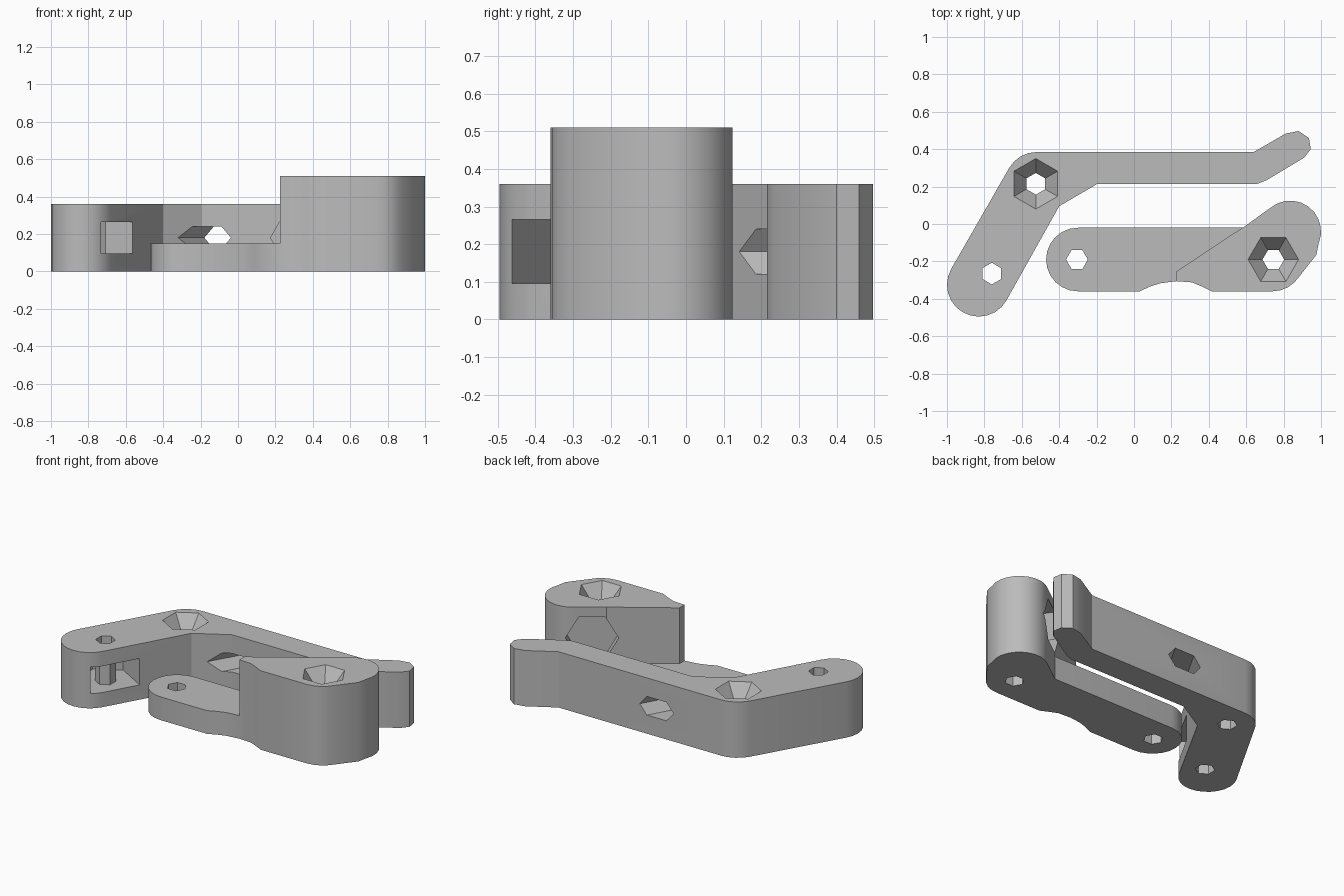
import bpy, bmesh
from math import radians, cos, sin
from mathutils import Vector

cube = bpy.data.objects.get("Cube")
if cube:
    bpy.data.objects.remove(cube, do_unlink=True)

X, Y, Z = Vector((1, 0, 0)), Vector((0, 1, 0)), Vector((0, 0, 1))

grey = bpy.data.materials.new("plain_grey")
grey.use_nodes = True
grey.diffuse_color = (0.5, 0.5, 0.5, 1)
grey.node_tree.nodes["Principled BSDF"].inputs["Base Color"].default_value = grey.diffuse_color


def loft(name, lower, upper):
    """Closed solid between two matching loops."""
    bm = bmesh.new()
    a = [bm.verts.new(p) for p in lower]
    b = [bm.verts.new(p) for p in upper]
    n = len(a)
    bm.faces.new(a[::-1])
    bm.faces.new(b)
    for i in range(n):
        j = (i + 1) % n
        bm.faces.new((a[i], a[j], b[j], b[i]))
    bmesh.ops.recalc_face_normals(bm, faces=bm.faces)
    mesh = bpy.data.meshes.new(name)
    bm.to_mesh(mesh)
    bm.free()
    obj = bpy.data.objects.new(name, mesh)
    bpy.context.collection.objects.link(obj)
    mesh.materials.append(grey)
    return obj


def prism(name, outline, z0, z1):
    return loft(name, [(x, y, z0) for x, y in outline], [(x, y, z1) for x, y in outline])


def hexagon(centre, r, turn=0, side=X, up=Y):
    angles = [radians(turn + 60 * i) for i in range(6)]
    return [Vector(centre) + side * r * cos(t) + up * r * sin(t) for t in angles]


def arc(cx, cy, r, start, end, steps):
    angles = [radians(start + (end - start) * i / steps) for i in range(steps + 1)]
    return [(cx + r * cos(t), cy + r * sin(t)) for t in angles]


def cut(body, cutter):
    cutter.hide_render = True
    mod = body.modifiers.new("cut", 'BOOLEAN')
    mod.operation, mod.solver, mod.object = 'DIFFERENCE', 'EXACT', cutter
    select(body)
    bpy.ops.object.modifier_apply(modifier=mod.name)
    bpy.data.objects.remove(cutter, do_unlink=True)


def select(obj):
    bpy.ops.object.select_all(action='DESELECT')
    obj.select_set(True)
    bpy.context.view_layer.objects.active = obj


def bore(body, x, y, turn=0):
    """Hexagonal hole right through the height."""
    cut(body, loft("bore", hexagon((x, y, -0.1), 0.058, turn), hexagon((x, y, 0.7), 0.058, turn)))


def countersink(body, x, y, top, turn=0):
    cut(body, loft("sink", hexagon((x, y, top - 0.1), 0.055, turn),
                   hexagon((x, y, top + 0.01), 0.143, turn)))


def spring_seat(body, centre, normal, depth):
    """Hexagonal blind pocket sunk into an upright face."""
    centre, normal = Vector(centre), Vector(normal).normalized()
    side = normal.cross(Z)
    cut(body, loft("seat", hexagon(centre - normal * depth, 0.156, 0, side, Z),
                   hexagon(centre + normal * 0.1, 0.156, 0, side, Z)))


# Bent lever
lever_outline = (
    arc(-0.83, -0.325, 0.17, 150, 330, 12)
    + [(-0.4, 0.095), (-0.195, 0.215), (0.66, 0.215), (0.71, 0.235), (0.91, 0.355),
       (0.945, 0.4), (0.935, 0.46), (0.88, 0.497), (0.81, 0.483), (0.64, 0.385)]
    + arc(-0.52, 0.215, 0.17, 90, 150, 4))
lever = prism("bent_lever", lever_outline, 0, 0.36)
bore(lever, -0.525, 0.215, 30)
countersink(lever, -0.525, 0.215, 0.36, 30)

# Nut slot in the short arm, crossed by a bolt sleeve
along, out = Vector((0.5, 0.866, 0)), Vector((0.866, -0.5, 0))
bolt = Vector((-0.76, -0.265, 0))
bore(lever, bolt.x, bolt.y, 30)
slot = [bolt + along * s + out * d for s, d in
        ((0, -0.178), (-0.156, -0.09), (-0.156, 0.4), (0.156, 0.4), (0.156, -0.09))]
cut(lever, prism("nut_slot", [p.xy for p in slot], 0.095, 0.265))
sleeve = loft("bolt_sleeve", hexagon(bolt + Z * 0.094, 0.062, 30), hexagon(bolt + Z * 0.266, 0.062, 30))
bore(sleeve, bolt.x, bolt.y, 30)

# Slanted wire slot through the long arm
wire = [(-0.12, 0), (-0.07, -0.06), (0.07, -0.06), (0.12, 0), (0.07, 0.06), (-0.07, 0.06)]
cut(lever, loft("wire_slot",
                [(-0.06 + x - 0.173, 0.085, 0.18 + z) for x, z in wire],
                [(-0.06 + x + 0.058, 0.485, 0.18 + z) for x, z in wire]))
spring_seat(lever, (0.33, 0.215, 0.18), (0, -1, 0), 0.08)

# Stepped handle: full-height block with a thin tongue
handle_outline = (
    arc(-0.3, -0.19, 0.17, 90, 270, 12)
    + [(0.03, -0.36), (0.085, -0.335), (0.14, -0.317), (0.225, -0.306), (0.31, -0.312),
       (0.36, -0.333), (0.415, -0.36)]
    + arc(0.74, -0.19, 0.17, 270, 328, 4)
    + [(0.975, -0.165)] + arc(0.835, -0.04, 0.165, -22, 130, 10)
    + [(0.582, -0.02)])
handle = prism("stepped_handle", handle_outline, 0, 0.51)
step = [(-0.6, -0.6), (0.225, -0.6), (0.225, -0.255), (0.582, -0.018), (0.5, 0.2), (-0.6, 0.2)]
cut(handle, prism("step", step, 0.15, 0.7))
bore(handle, -0.305, -0.19)
bore(handle, 0.745, -0.19)
countersink(handle, 0.745, -0.19, 0.51)
spring_seat(handle, (0.65, 0.03, 0.31), (-0.55, 0.835, 0), 0.07)

for part in (lever, sleeve, handle):
    select(part)
    bpy.ops.object.shade_smooth_by_angle(angle=radians(28))
